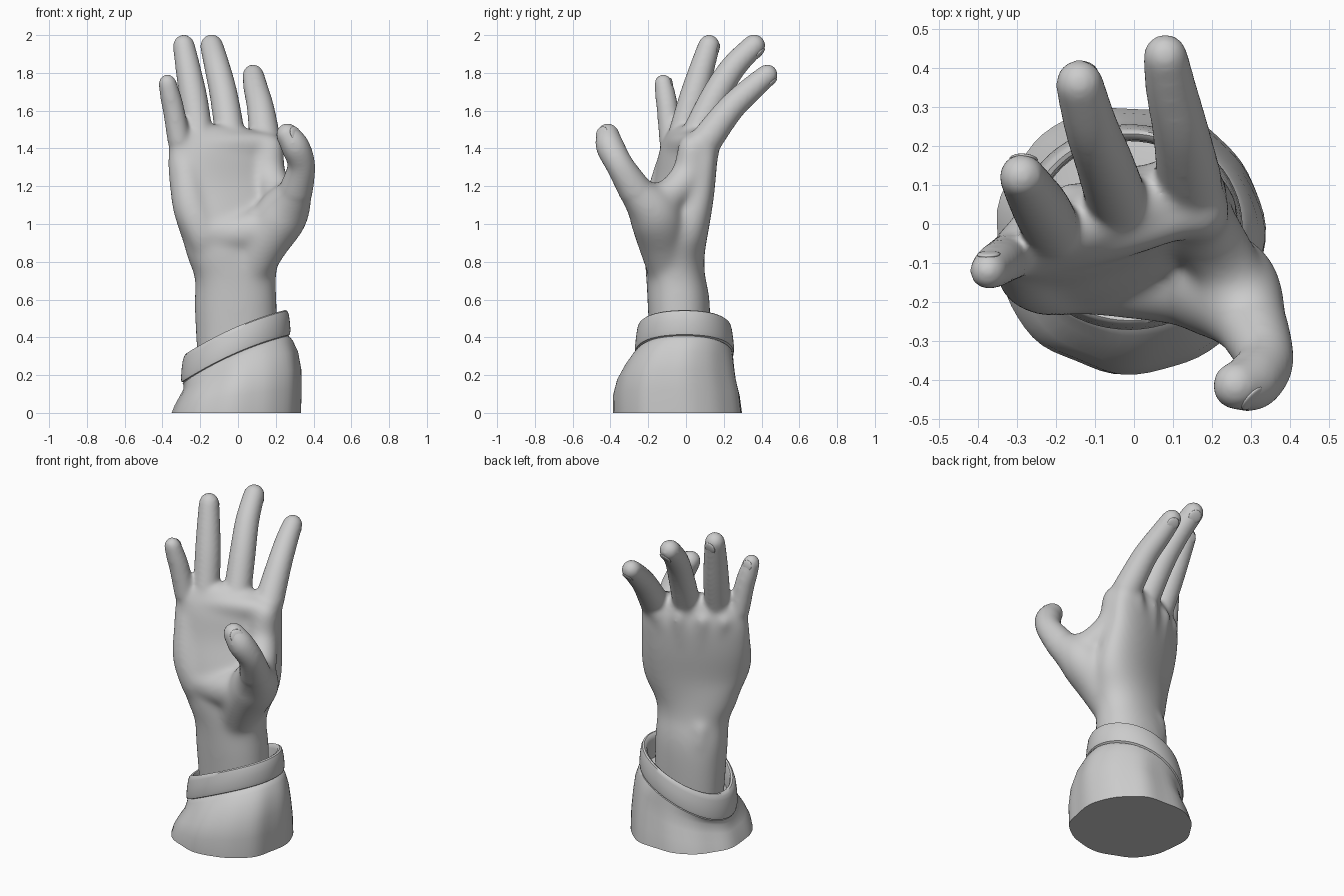
import bpy
import bmesh
from math import sin, cos, pi, radians, copysign
from mathutils import Vector, Matrix

old = bpy.data.objects.get("Cube")
if old:
    bpy.data.objects.remove(old)

clay = bpy.data.materials.new("pale_grey")
clay.use_nodes = True
GREY = (0.6, 0.6, 0.6, 1)
clay.diffuse_color = GREY
clay.node_tree.nodes["Principled BSDF"].inputs["Base Color"].default_value = GREY


def make_object(name, bm):
    bmesh.ops.recalc_face_normals(bm, faces=bm.faces)
    mesh = bpy.data.meshes.new(name)
    bm.to_mesh(mesh)
    bm.free()
    mesh.materials.append(clay)
    for poly in mesh.polygons:
        poly.use_smooth = True
    obj = bpy.data.objects.new(name, mesh)
    bpy.context.collection.objects.link(obj)
    return obj


def blend(obj, iterations):
    """Fuse overlapping volumes into one soft skin."""
    remesh = obj.modifiers.new("blend", 'REMESH')
    remesh.mode = 'VOXEL'
    remesh.voxel_size = .01
    remesh.use_smooth_shade = True
    soften = obj.modifiers.new("soften", 'SMOOTH')
    soften.factor = .5
    soften.iterations = iterations


def skin(bm, rings):
    """Bridge rings of points and close both ends."""
    loops = [[bm.verts.new(p) for p in ring] for ring in rings]
    n = len(loops[0])
    for low, high in zip(loops, loops[1:]):
        for i in range(n):
            j = (i + 1) % n
            bm.faces.new((low[i], low[j], high[j], high[i]))
    bm.faces.new(loops[0][::-1])
    bm.faces.new(loops[-1])


def unit_oval(n, power):
    """Points of a unit circle, squared off when power is below one."""
    for k in range(n):
        ang = 2 * pi * k / n
        yield ang, *(copysign(abs(v) ** power, v) for v in (cos(ang), sin(ang)))


def spline(points, steps=6):
    """Smooth interpolation through tuples of any length."""
    pts = [points[0]] + points + [points[-1]]
    out = []
    for p, q, r, s in zip(pts, pts[1:], pts[2:], pts[3:]):
        for k in range(steps):
            t = k / steps
            out.append([0.5 * (2 * b + (c - a) * t + (2 * a - 5 * b + 4 * c - d) * t * t
                               + (3 * b - a - 3 * c + d) * t ** 3)
                        for a, b, c, d in zip(p, q, r, s)])
    return out + [list(points[-1])]


def tube(bm, points, yaw=0, power=1.0, n=28):
    """Rounded tube; each point is x, y, z, half width[, half depth, yaw]."""
    full = [p if len(p) == 6 else (*p, p[3], yaw) for p in points]
    path = spline(full)
    rings = []
    for i, (x, y, z, a, b, turn) in enumerate(path):
        before, after = path[max(i - 1, 0)], path[min(i + 1, len(path) - 1)]
        t = (Vector(after[:3]) - Vector(before[:3])).normalized()
        side = Vector((cos(radians(turn)), sin(radians(turn)), 0))
        side = (side - t * side.dot(t)).normalized()
        depth = t.cross(side)

        def ring(scale, shift):
            return [Vector((x, y, z)) + t * shift + side * (a * c * scale)
                    + depth * (b * s * scale) for _, c, s in unit_oval(n, power)]

        angles = [radians(d) for d in (85, 70, 50, 25)]
        if i == 0:
            rings += [ring(cos(d), -b * sin(d)) for d in angles]
        rings.append(ring(1, 0))
        if i == len(path) - 1:
            rings += [ring(cos(d), b * sin(d)) for d in reversed(angles)]
    skin(bm, rings)


# Forearm and palm, twisting so the little finger side comes forward
palm = bmesh.new()
tube(palm, [
    (0, -.03, .2, .21, .15, 0),
    (-.012, -.037, .55, .218, .165, 0),
    (-.014, -.055, .72, .216, .155, 5),
    (-.02, -.06, .85, .258, .152, 12),
    (-.025, -.045, 1.0, .305, .142, 18),
    (-.06, -.01, 1.2, .318, .122, 20),
    (-.07, .01, 1.36, .318, .11, 20),
    (-.068, .02, 1.44, .295, .085, 20)], power=.9, n=40)

# Fingers from root to tip
fingers = {
    "index": [(.15, .05, 1.3, .08), (.143, .105, 1.44, .085), (.12, .235, 1.61, .073),
              (.095, .345, 1.715, .066), (.08, .43, 1.789, .058)],
    "middle": [(-.03, .02, 1.36, .075), (-.043, .058, 1.48, .08), (-.075, .155, 1.68, .075),
               (-.11, .25, 1.83, .069), (-.14, .36, 1.944, .062)],
    "ring": [(-.18, -.04, 1.34, .07), (-.208, -.018, 1.48, .075), (-.235, .035, 1.66, .075),
             (-.262, .08, 1.81, .068), (-.287, .122, 1.945, .059)],
    "little": [(-.285, -.06, 1.3, .06), (-.312, -.08, 1.44, .062), (-.34, -.097, 1.6, .058),
               (-.356, -.107, 1.67, .056), (-.373, -.12, 1.745, .049)],
    "thumb": [(.06, -.09, .74, .11), (.14, -.125, .91, .133), (.24, -.17, 1.06, .138),
              (.308, -.27, 1.18, .09), (.336, -.35, 1.31, .074), (.303, -.402, 1.41, .076),
              (.262, -.414, 1.472, .063)],
}
tube(palm, fingers["thumb"])
for name in ("index", "middle", "ring", "little"):
    tube(palm, fingers[name][:2])

# Web of the thumb up to the index root, heel of the palm and pad below the fingers
tube(palm, [(.28, -.22, 1.12, .085), (.225, -.09, 1.15, .09), (.165, .01, 1.26, .09),
            (.165, .035, 1.4, .08)])
tube(palm, [(-.16, -.11, .84, .085), (-.19, -.14, .95, .097), (-.25, -.125, 1.1, .1),
            (-.28, -.09, 1.3, .078)])
tube(palm, [(-.16, -.13, .96, .1), (-.02, -.135, .95, .108), (.12, -.14, .97, .12)], yaw=90)
tube(palm, [(-.28, -.085, 1.4, .055), (-.06, -.03, 1.42, .066), (.13, .03, 1.42, .066)], yaw=110)

# Tendons ending in knuckles, and the wrist bone
across = Vector((cos(radians(20)), sin(radians(20)), 0))
back = Vector((-across.y, across.x, 0))
for offset in (.2, .07, -.07, -.19):
    rise = .107 * (1 - (offset / .32) ** 2) ** .5
    knuckle = Vector((-.07, .01, 1.4)) + across * offset + back * (rise - .018)
    middle = Vector((-.055, -.015, 1.2)) + across * offset * .75 + back * (rise + .002)
    tube(palm, [(offset * .4 - .03, .045, .92, .02), (*middle, .022), (*knuckle, .044)])
tube(palm, [(-.13, .045, .6, .06), (-.13, .035, .7, .06)])

# The palm is softened first, then fused with the crisper fingers
palm_obj = make_object("palm_base", palm)
blend(palm_obj, 45)
soft_palm = palm_obj.evaluated_get(bpy.context.evaluated_depsgraph_get()).to_mesh()
hand = bmesh.new()
hand.from_mesh(soft_palm)
bpy.data.objects.remove(palm_obj)
for path in fingers.values():
    tube(hand, path[-4:])
blend(make_object("hand_and_forearm", hand), 22)

# Fingernails, thin domes on the back of each tip
for name, path in fingers.items():
    tip, radius = Vector(path[-1][:3]), path[-1][3]
    t = (tip - Vector(path[-2][:3])).normalized()
    out = Vector((.6, -.65, .4)) if name == "thumb" else Vector((0, 1, 0))
    out = (out - t * out.dot(t)).normalized()
    frame = Matrix((t.cross(out), t, out)).transposed().to_4x4()
    frame.translation = tip + out * radius * .84 - t * radius * .2
    nail = bmesh.new()
    bmesh.ops.create_uvsphere(nail, u_segments=20, v_segments=10, radius=radius)
    bmesh.ops.scale(nail, vec=(.62, .65, .16), verts=nail.verts)
    bmesh.ops.transform(nail, matrix=frame, verts=nail.verts)
    make_object(name + "_nail", nail)


# Sleeve and cuff share a curved rim that slopes down towards the little finger
def rim(x):
    return .315 + .43 * x - .35 * x * x


def oval(a, b, cx, cy, height, fold=0, power=1):
    ring = []
    for ang, c, s in unit_oval(64, power):
        r = 1 + fold * (sin(7 * ang) + .6 * sin(11 * ang + 1))
        x, y = cx + a * r * c, cy + b * r * s
        ring.append((x, y, height(x)))
    return ring


sleeve = bmesh.new()
skin(sleeve, [oval(a, b, cx, cy, lambda x, v=v: v * rim(x), fold, power)
              for v, a, b, cx, cy, fold, power in (
    (0, .34, .34, -.01, -.04, .012, .92), (.3, .334, .334, 0, -.046, .013, .94),
    (.55, .322, .314, .01, -.046, .012, .97), (.78, .302, .288, .014, -.031, .009, 1),
    (.93, .29, .268, 0, -.017, .004, 1), (.99, .284, .258, -.01, -.01, 0, 1),
    (1.02, .27, .24, -.01, -.01, 0, 1))])
make_object("sleeve", sleeve)

cuff = bmesh.new()
skin(cuff, [oval(a, b, -.012, -.008, lambda x, h=h: rim(x) + h) for h, a, b in (
    (-.03, .26, .23), (.002, .275, .247), (.008, .287, .26), (.03, .29, .263),
    (.08, .286, .258), (.12, .28, .252), (.138, .272, .247), (.144, .26, .239),
    (.138, .247, .23), (.12, .24, .224), (.04, .238, .22), (-.02, .238, .22))])
make_object("cuff", cuff)

# Keep the hems crisp
for obj in bpy.context.scene.objects:
    obj.select_set(obj.name in ("sleeve", "cuff"))
bpy.context.view_layer.objects.active = bpy.data.objects["sleeve"]
bpy.ops.object.shade_smooth_by_angle(angle=radians(40))
